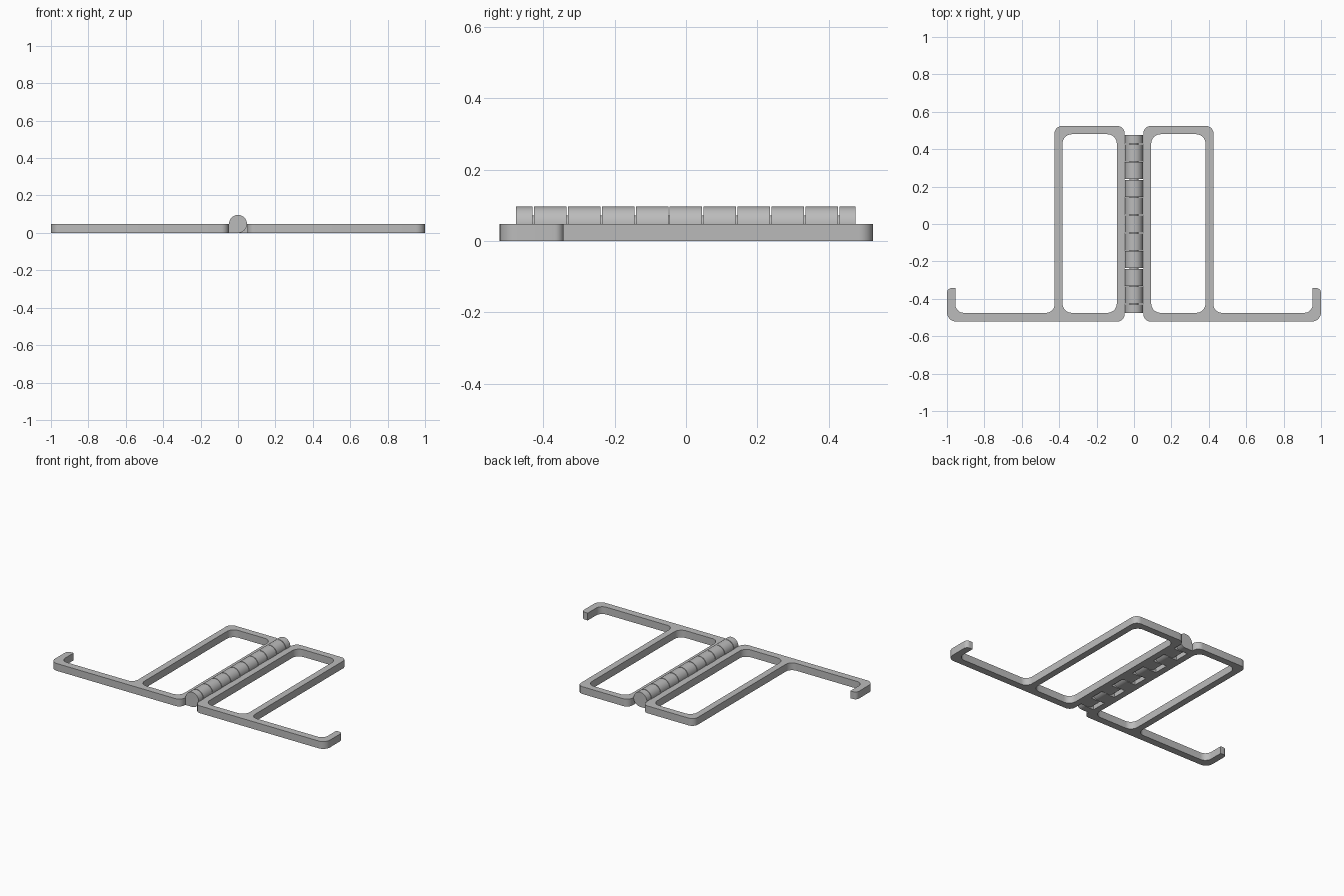
import bpy, bmesh, math
from mathutils import Vector

if "Cube" in bpy.data.objects:
    bpy.data.objects.remove(bpy.data.objects["Cube"])

T = 0.048      # plate thickness, also the hinge radius

grey = bpy.data.materials.new("grey plastic")
grey.diffuse_color = (0.5, 0.5, 0.5, 1)
grey.use_nodes = True
grey.node_tree.nodes["Principled BSDF"].inputs["Base Color"].default_value = grey.diffuse_color


def rounded(points, steps=8):
    """Outline from (x, y, corner radius) points, each corner filleted."""
    out = []
    n = len(points)
    for i, (x, y, r) in enumerate(points):
        p = Vector((x, y))
        if r == 0:
            out.append(p)
            continue
        a = (Vector(points[i - 1][:2]) - p).normalized()
        b = (Vector(points[(i + 1) % n][:2]) - p).normalized()
        centre = p + (a + b) * r          # all corners are right angles
        for k in range(steps + 1):
            t = k / steps * math.pi / 2
            out.append(centre - b * r * math.cos(t) - a * r * math.sin(t))
    return out


def finish(name, mesh):
    obj = bpy.data.objects.new(name, mesh)
    bpy.context.collection.objects.link(obj)
    mesh.materials.append(grey)
    bpy.ops.object.select_all(action='DESELECT')
    obj.select_set(True)
    bpy.context.view_layer.objects.active = obj
    bpy.ops.object.shade_smooth_by_angle(angle=math.radians(35))
    return obj


def plate(name, outlines, side):
    """Flat plate of thickness T with holes, mirrored by side."""
    curve = bpy.data.curves.new(name, 'CURVE')
    curve.dimensions = '2D'
    curve.fill_mode = 'BOTH'
    curve.extrude = T / 2
    for line in outlines:
        spline = curve.splines.new('POLY')
        spline.points.add(len(line) - 1)
        for pt, p in zip(spline.points, line):
            pt.co = (side * p.x, p.y, 0, 1)
        spline.use_cyclic_u = True
    helper = bpy.data.objects.new(name + "_outline", curve)
    bpy.context.collection.objects.link(helper)
    bpy.context.view_layer.update()
    mesh = bpy.data.meshes.new_from_object(
        helper.evaluated_get(bpy.context.evaluated_depsgraph_get()))
    bpy.data.objects.remove(helper)
    bm = bmesh.new()
    bm.from_mesh(mesh)
    bmesh.ops.remove_doubles(bm, verts=bm.verts, dist=1e-5)
    bmesh.ops.translate(bm, verts=bm.verts, vec=(0, 0, T / 2))
    bmesh.ops.recalc_face_normals(bm, faces=bm.faces)
    bm.to_mesh(mesh)
    bm.free()
    mesh.materials.clear()
    return finish(name, mesh)


def knuckle(name, y0, y1, side):
    """Hinge barrel section, squared off at the bottom towards its own frame."""
    profile = [(side * 0.052, 0), (side * 0.052, T), (side * T, T)]
    for k in range(1, 37):
        a = math.pi * 1.5 * k / 36
        profile.append((side * T * math.cos(a), T + T * math.sin(a)))
    bm = bmesh.new()
    face = bm.faces.new([bm.verts.new((x, y0, z)) for x, z in profile])
    ext = bmesh.ops.extrude_face_region(bm, geom=[face])
    bmesh.ops.translate(bm, vec=(0, y1 - y0, 0),
                        verts=[v for v in ext["geom"] if isinstance(v, bmesh.types.BMVert)])
    bmesh.ops.recalc_face_normals(bm, faces=bm.faces)
    mesh = bpy.data.meshes.new(name)
    bm.to_mesh(mesh)
    bm.free()
    finish(name, mesh)


# Frame with a long arm ending in a hook
outer = rounded([
    (0.05, -0.522, 0.04), (1.0, -0.522, 0.05), (1.0, -0.343, 0.025), (0.955, -0.343, 0),
    (0.955, -0.475, 0.045), (0.425, -0.475, 0.045), (0.425, 0.524, 0.04), (0.05, 0.524, 0.04)])
window = rounded([
    (0.092, -0.475, 0.05), (0.382, -0.475, 0.05), (0.382, 0.48, 0.05), (0.092, 0.48, 0.05)])
for side, label in ((1, "right"), (-1, "left")):
    plate(label + "_frame", [outer, window], side)

# Hinge knuckles, alternately joined to the left and right frames
edges = [-0.476] + [-0.428 + 0.0951 * i for i in range(10)] + [0.475]
for i, (a, b) in enumerate(zip(edges, edges[1:])):
    y0 = a + (0.002 if i else 0)
    y1 = b - (0.002 if i < 10 else 0)
    knuckle("hinge_knuckle_%d" % (i + 1), y0, y1, -1 if i % 2 == 0 else 1)

# Pin running through the knuckles
bm = bmesh.new()
bmesh.ops.create_cone(bm, cap_ends=True, segments=24, radius1=0.024, radius2=0.024, depth=0.9)
for v in bm.verts:
    v.co = (v.co.x, v.co.z, v.co.y + T)
bmesh.ops.recalc_face_normals(bm, faces=bm.faces)
pin = bpy.data.meshes.new("hinge_pin")
bm.to_mesh(pin)
bm.free()
finish("hinge_pin", pin)
